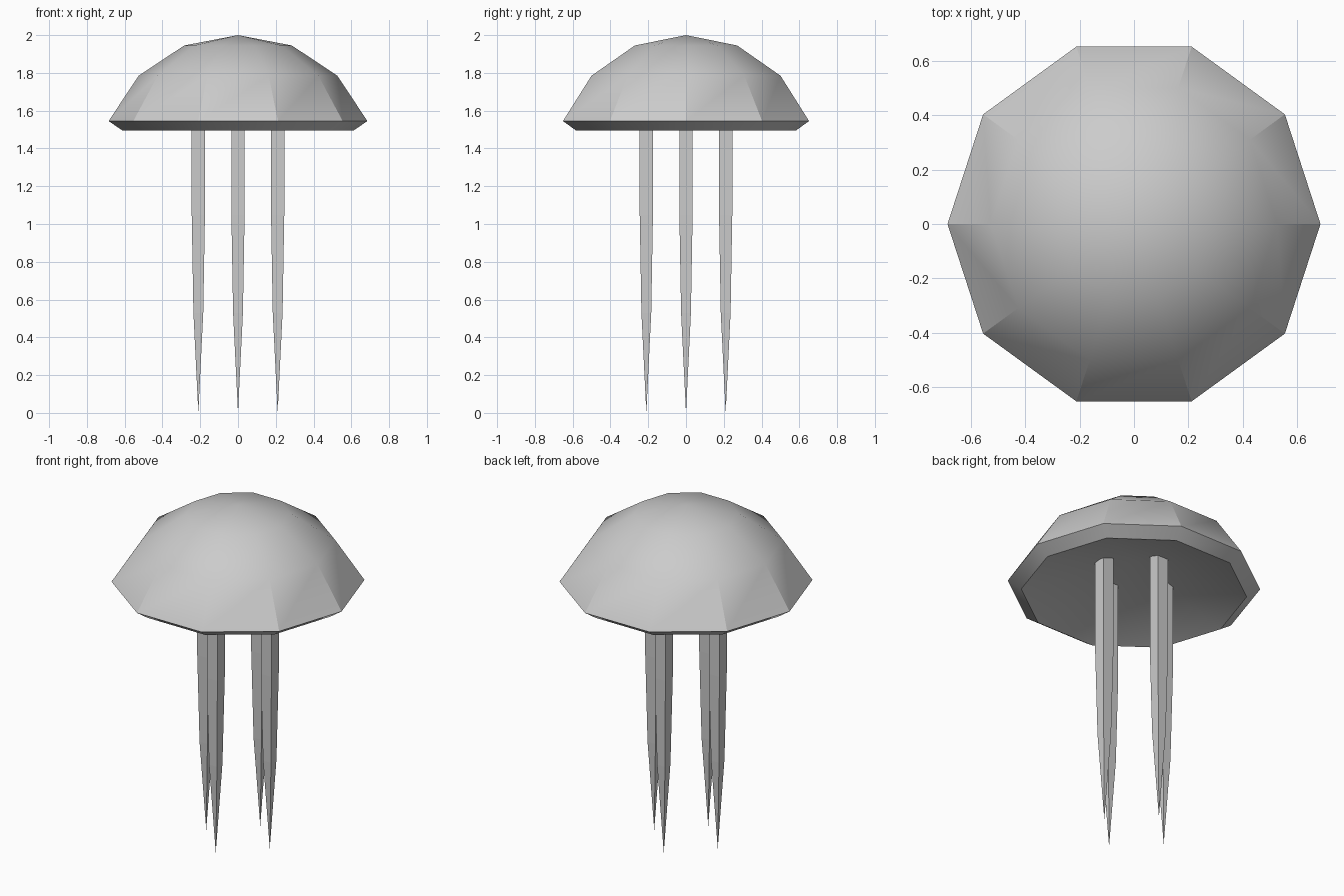
import bpy, bmesh
from math import cos, sin, pi

if "Cube" in bpy.data.objects:
    bpy.data.objects.remove(bpy.data.objects["Cube"])


def lathe(name, profile, sides, offset=(0, 0), turn=0.0):
    """Sweep (radius, z) points round a vertical axis; radius 0 makes a point."""
    bm = bmesh.new()
    ox, oy = offset
    rings = []
    for r, z in profile:
        n = 1 if r == 0 else sides
        rings.append([bm.verts.new((ox + r * cos(turn + 2 * pi * i / sides),
                                    oy + r * sin(turn + 2 * pi * i / sides), z))
                      for i in range(n)])
    for a, b in zip(rings, rings[1:]):
        for i in range(sides):
            j = (i + 1) % sides
            if len(a) == 1:
                bm.faces.new((a[0], b[i], b[j]))
            elif len(b) == 1:
                bm.faces.new((a[j], a[i], b[0]))
            else:
                bm.faces.new((a[j], a[i], b[i], b[j]))
    if len(rings[0]) > 1:
        bm.faces.new(rings[0])
    bmesh.ops.recalc_face_normals(bm, faces=bm.faces)
    mesh = bpy.data.meshes.new(name)
    bm.to_mesh(mesh)
    bm.free()
    obj = bpy.data.objects.new(name, mesh)
    bpy.context.collection.objects.link(obj)
    return obj


# Ten-sided bell with a turned-in rim and a shallow conical hollow underneath
bell = lathe("bell", [(0, 2.0), (0.285, 1.945), (0.526, 1.785), (0.685, 1.545),
                      (0.612, 1.495), (0, 1.69)], 10)
bpy.context.view_layer.objects.active = bell
bell.select_set(True)
bpy.ops.object.shade_smooth_by_angle(angle=pi / 6)

# Four square tentacles tapering to points
DIAG = 2 ** 0.5
shape = [(0.035, 1.64), (0.035, 1.05), (0.026, 0.53), (0, 0)]
for k in range(4):
    a = k * pi / 2
    lathe(f"tentacle_{k + 1}", [(r * DIAG, z) for r, z in shape], 4,
          (0.21 * cos(a), 0.21 * sin(a)), pi / 4)
